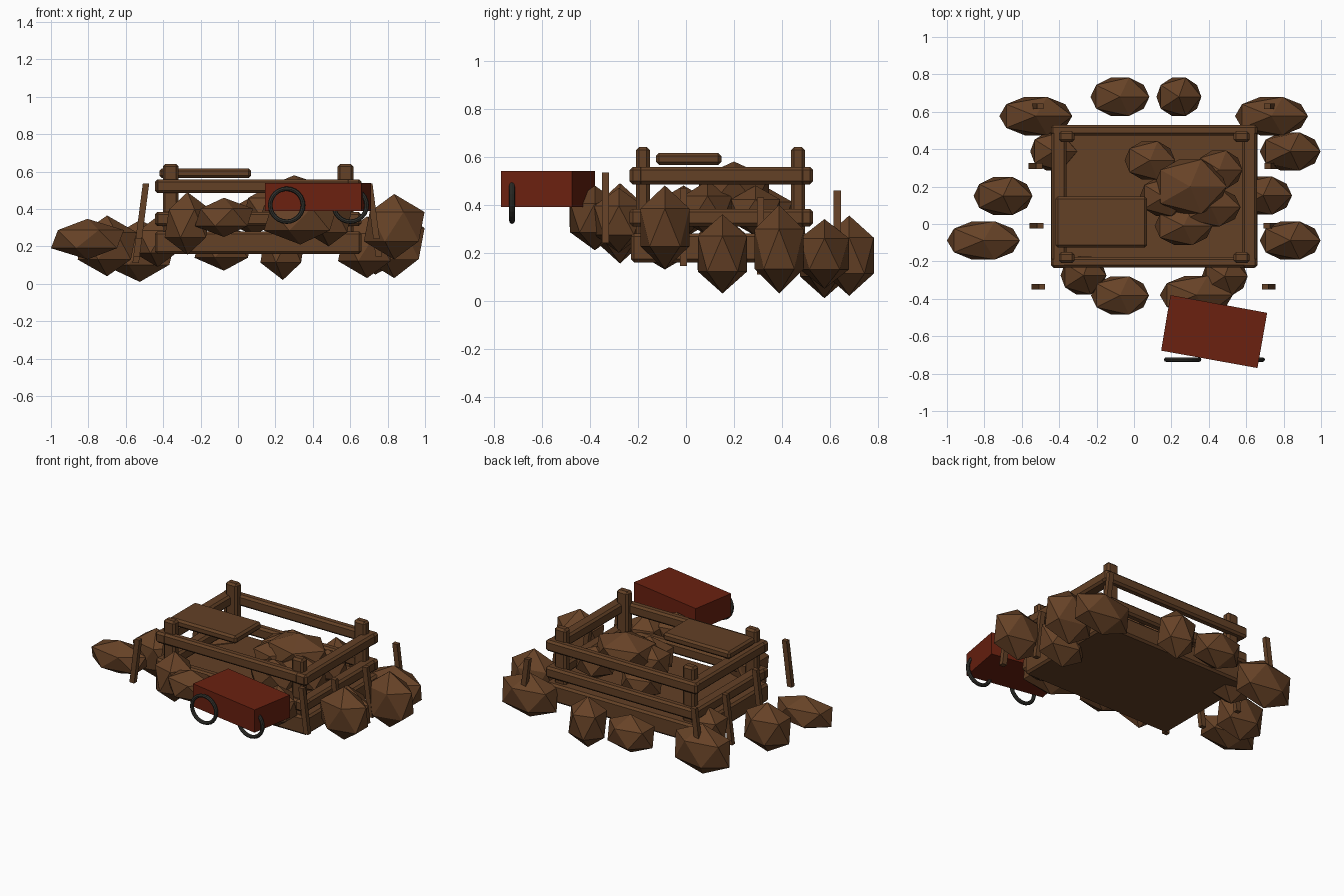
import bpy, bmesh, math
from mathutils import Vector, Matrix

if "Cube" in bpy.data.objects:
    bpy.data.objects.remove(bpy.data.objects["Cube"])


def material(name, rgb):
    m = bpy.data.materials.new(name)
    m.diffuse_color = (*rgb, 1)
    m.use_nodes = True
    m.node_tree.nodes["Principled BSDF"].inputs["Base Color"].default_value = m.diffuse_color
    return m


WOOD = material("brown_wood", (0.125, 0.052, 0.019))
ROCK = material("brown_earth", (0.135, 0.055, 0.020))
RED = material("red_paint", (0.145, 0.015, 0.005))
METAL = material("dark_metal", (0.035, 0.034, 0.028))


def finish(name, bm, mat):
    bmesh.ops.recalc_face_normals(bm, faces=bm.faces)
    me = bpy.data.meshes.new(name)
    bm.to_mesh(me)
    bm.free()
    me.materials.append(mat)
    ob = bpy.data.objects.new(name, me)
    bpy.context.collection.objects.link(ob)
    return ob


def box(name, x0, x1, y0, y1, z0, z1, bevel=0.013, mat=WOOD):
    bm = bmesh.new()
    size = Matrix.Diagonal((x1 - x0, y1 - y0, z1 - z0, 1))
    mid = Matrix.Translation(((x0 + x1) / 2, (y0 + y1) / 2, (z0 + z1) / 2))
    bmesh.ops.create_cube(bm, size=1, matrix=mid @ size)
    if bevel:
        bmesh.ops.bevel(bm, geom=bm.edges[:], offset=bevel, segments=1,
                        affect='EDGES')
    return finish(name, bm, mat)


def rock(name, cx, cy, width, z0, z1, depth=0.205):
    # twenty-sided boulder stretched to a bounding size, points up and down
    bm = bmesh.new()
    bmesh.ops.create_icosphere(bm, subdivisions=1, radius=1)
    for v in bm.verts:
        v.co = Vector((cx + v.co.x * width / 1.789,
                       cy + v.co.y * depth / 1.701,
                       (z0 + z1) / 2 + v.co.z * (z1 - z0) / 2))
    return finish(name, bm, ROCK)


# platform, corner posts and rails
box("platform", -0.445, 0.66, -0.23, 0.53, 0.16, 0.28)
for x in (-0.36, 0.575):
    for y in (-0.18, 0.467):
        box("corner_post", x - 0.042, x + 0.042, y - 0.029, y + 0.029, 0.2, 0.64)
for z0, z1 in ((0.31, 0.383), (0.485, 0.558)):
    for y in (-0.205, 0.502):
        box("long_rail", -0.445, 0.66, y - 0.028, y + 0.028, z0, z1)
    for x in (-0.402, 0.617):
        box("side_rail", x - 0.04, x + 0.04, -0.235, 0.525, z0, z1)

# loose board lying over the front left corner
box("cover_board", -0.42, 0.07, -0.125, 0.147, 0.565, 0.616)

# boulders around the platform: centre x, centre y, width, bottom, top
for r in ((-0.075, 0.68, 0.315, 0.07, 0.32), (0.24, 0.68, 0.24, 0.02, 0.355),
          (-0.525, 0.577, 0.39, 0.01, 0.34), (0.735, 0.577, 0.39, 0.05, 0.34),
          (0.835, 0.388, 0.325, 0.03, 0.40), (0.69, 0.152, 0.31, 0.03, 0.36),
          (0.835, -0.088, 0.325, 0.13, 0.48), (-0.43, 0.388, 0.25, 0.09, 0.36),
          (-0.70, 0.15, 0.315, 0.04, 0.365), (-0.805, -0.088, 0.39, 0.13, 0.347),
          (-0.27, -0.275, 0.245, 0.155, 0.49), (-0.075, -0.382, 0.31, 0.25, 0.46),
          (0.333, -0.38, 0.39, 0.21, 0.48), (0.485, -0.28, 0.245, 0.20, 0.47)):
    rock("outer_rock", *r)

# heap inside the rails
for r in ((0.085, 0.34, 0.27, 0.26, 0.47), (0.455, 0.29, 0.25, 0.27, 0.48),
          (0.16, 0.145, 0.26, 0.30, 0.52), (0.265, -0.01, 0.31, 0.26, 0.48),
          (0.41, 0.09, 0.32, 0.27, 0.50)):
    rock("heap_rock", *r)
rock("top_heap_rock", 0.30, 0.20, 0.39, 0.34, 0.58, 0.29)

# leaning stakes, tops tilted inwards: y, bottom, top
for side in (-1, 1):
    for y, z0, z1 in ((-0.335, 0.24, 0.535), (-0.01, 0.145, 0.47),
                      (0.31, 0.11, 0.43), (0.63, 0.14, 0.46)):
        stake = box("stake", -0.017, 0.017, y - 0.015, y + 0.015, z0, z1, 0)
        for v in stake.data.vertices:
            lean = (0.32 - v.co.z) * 0.13
            v.co.x += 0.105 + side * (0.625 + lean)

# slanted red cart body
bm = bmesh.new()
plan = ((0.195, -0.38), (0.712, -0.475), (0.66, -0.77), (0.145, -0.677))
face = bm.faces.new([bm.verts.new((x, y, 0.39)) for x, y in plan])
ext = bmesh.ops.extrude_face_region(bm, geom=[face])
for v in ext["geom"]:
    if isinstance(v, bmesh.types.BMVert):
        v.co.z = 0.54
# keep the lower cap so the body is closed
if not any(all(v.co.z < 0.4 for v in f.verts) for f in bm.faces):
    bm.faces.new([v for v in bm.verts if v.co.z < 0.4])
finish("cart_body", bm, RED)

# open ring wheels
for x in (0.26, 0.60):
    bpy.ops.mesh.primitive_torus_add(major_segments=24, minor_segments=8,
                                     major_radius=0.088, minor_radius=0.012,
                                     location=(x, -0.725, 0.42),
                                     rotation=(math.pi / 2, 0, 0))
    wheel = bpy.context.object
    wheel.name = "cart_wheel"
    wheel.data.materials.append(METAL)
